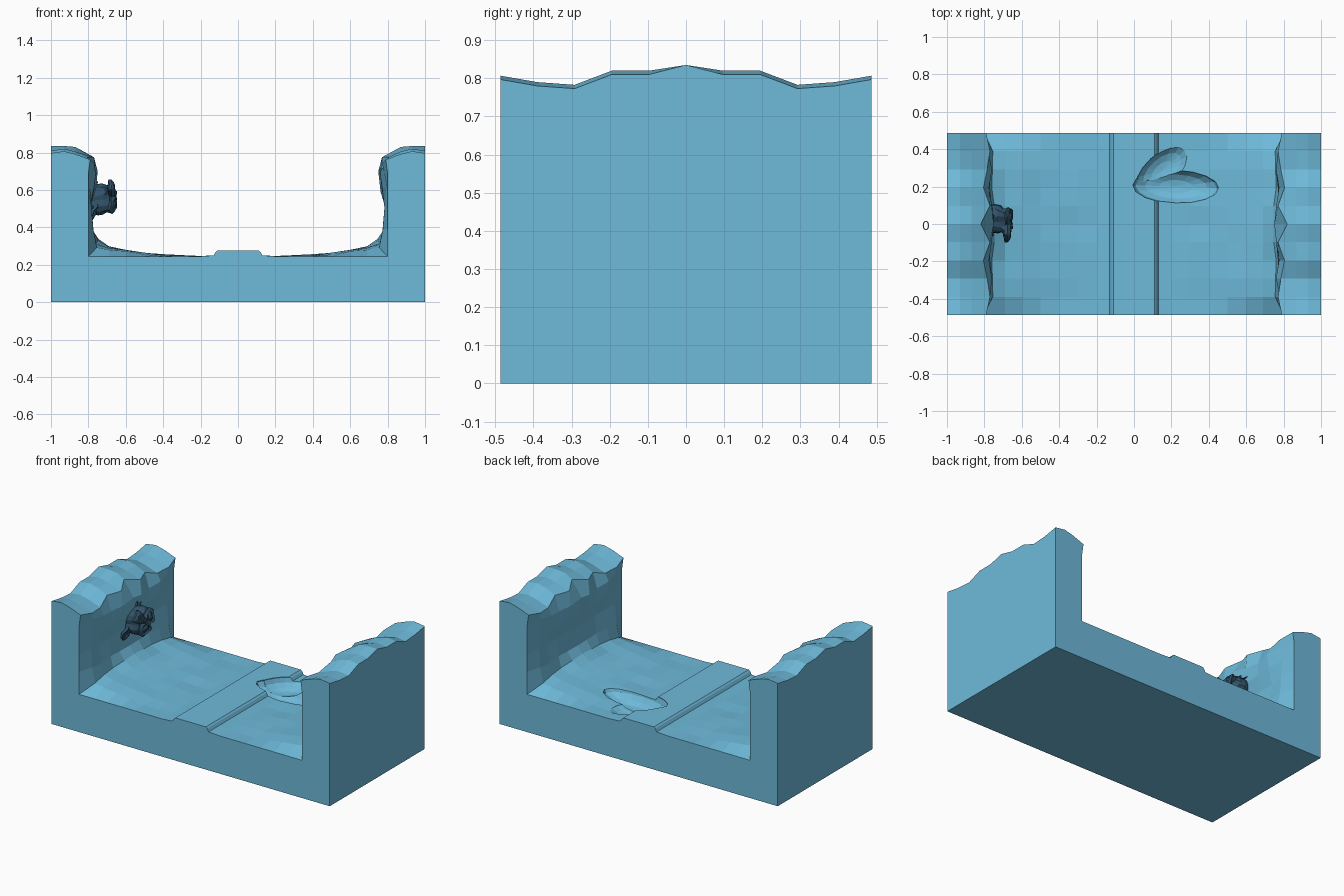
import bpy, bmesh, random
from math import radians
from mathutils import Matrix, Vector

random.seed(4)
cube = bpy.data.objects.get("Cube")
if cube:
    bpy.data.objects.remove(cube, do_unlink=True)


def material(name, color):
    m = bpy.data.materials.new(name)
    m.use_nodes = True
    m.diffuse_color = color
    m.node_tree.nodes["Principled BSDF"].inputs["Base Color"].default_value = color
    return m


stone = material("pale_blue_stone", (0.156, 0.49, 0.70, 1))
dark = material("dark_blue", (0.03, 0.085, 0.14, 1))

# Half cross-section of the canyon: raised path, floor, then rock wall
path = [(0.11, 0.277), (0.12, 0.268), (0.13, 0.25)]
floor_mid = [(0.2, 0.247), (0.3, 0.248), (0.4, 0.254), (0.5, 0.268), (0.6, 0.285), (0.69, 0.30)]
wall_mid = [(0.735, 0.33), (0.77, 0.39), (0.79, 0.5), (0.77, 0.6), (0.757, 0.69)]
wall_end = [(0.8, 0.245), (0.8, 0.39), (0.8, 0.5), (0.8, 0.6), (0.8, 0.69)]
# Per rib, from the middle to either end
crest = [0.835, 0.81, 0.81, 0.773, 0.78, 0.797]
rim_x = [0.82, 0.77, 0.805, 0.785, 0.77, 0.79]
fullness = [1, 0.9, 0.75, 0.85, 0.6, 0]


def half_section(k):
    b = fullness[k]
    rough = 0.012 if k < 5 else 0.0
    jit = lambda: random.uniform(-rough, rough)
    pts = list(path)
    pts += [(x, 0.245 + (z - 0.245) * b + jit() * 0.5 * (x > 0.25)) for x, z in floor_mid]
    for (mx, mz), (ex, ez) in zip(wall_mid, wall_end):
        pts.append((ex + (mx - ex) * b + jit(), ez + (mz - ez) * b + jit()))
    h = crest[k]
    pts += [(rim_x[k], h - 0.035), (0.87, h - 0.005), (0.93, h + 0.01 * (k > 0)), (1, h)]
    return pts


halves = [half_section(k) for k in range(6)]

# Canyon block: ribs joined along y, capped at both ends
bm = bmesh.new()
loops = []
for i in range(-5, 6):
    y = i * 0.0974
    half = halves[abs(i)]
    outline = [(-x, z) for x, z in reversed(half)] + half + [(1, 0), (-1, 0)]
    loops.append([bm.verts.new((x, y, z)) for x, z in outline])
n = len(loops[0])
for a, b in zip(loops, loops[1:]):
    for j in range(n):
        bm.faces.new((a[j], a[(j + 1) % n], b[(j + 1) % n], b[j]))
bm.faces.new(loops[0])
bm.faces.new(loops[-1])
bmesh.ops.recalc_face_normals(bm, faces=bm.faces)
bmesh.ops.triangulate(bm, faces=[f for f in bm.faces if len(f.verts) > 4])
mesh = bpy.data.meshes.new("canyon_block")
bm.to_mesh(mesh)
bm.free()
mesh.materials.append(stone)
canyon = bpy.data.objects.new("canyon_block", mesh)
bpy.context.collection.objects.link(canyon)

# Two overlapping hollows scooped out of the floor
cutters = []
for loc, size, turn in [((0.225, 0.2, 0.27), (0.235, 0.092, 0.085), -2),
                        ((0.15, 0.285, 0.27), (0.175, 0.09, 0.07), 42)]:
    bpy.ops.mesh.primitive_uv_sphere_add(segments=16, ring_count=8, location=loc,
                                         rotation=(0, 0, radians(turn)))
    c = bpy.context.object
    c.name = "hollow_cutter"
    c.scale = size
    c.hide_render = True
    mod = canyon.modifiers.new("hollow", 'BOOLEAN')
    mod.operation = 'DIFFERENCE'
    mod.solver = 'EXACT'
    mod.object = c
    cutters.append(c)
bpy.context.view_layer.update()
deps = bpy.context.evaluated_depsgraph_get()
carved = bpy.data.meshes.new_from_object(canyon.evaluated_get(deps))
canyon.modifiers.clear()
canyon.data = carved
carved.materials.clear()
carved.materials.append(stone)
for p in carved.polygons:
    p.material_index = 0
    p.use_smooth = False
for c in cutters:
    bpy.data.objects.remove(c, do_unlink=True)

# Head mounted on the wall, facing across the canyon and rolled over
bpy.ops.mesh.primitive_monkey_add(size=2)
head = bpy.context.object
head.name = "wall_head"
ears, back, up = Vector((0, -0.6, -0.8)), Vector((-1, 0, 0)), Vector((0, 0.8, -0.6))
turn = Matrix((ears, back, up)).transposed().to_4x4()
head.matrix_world = Matrix.Translation((-0.735, 0, 0.57)) @ turn @ Matrix.Scale(0.105, 4)
head.data.materials.append(dark)
